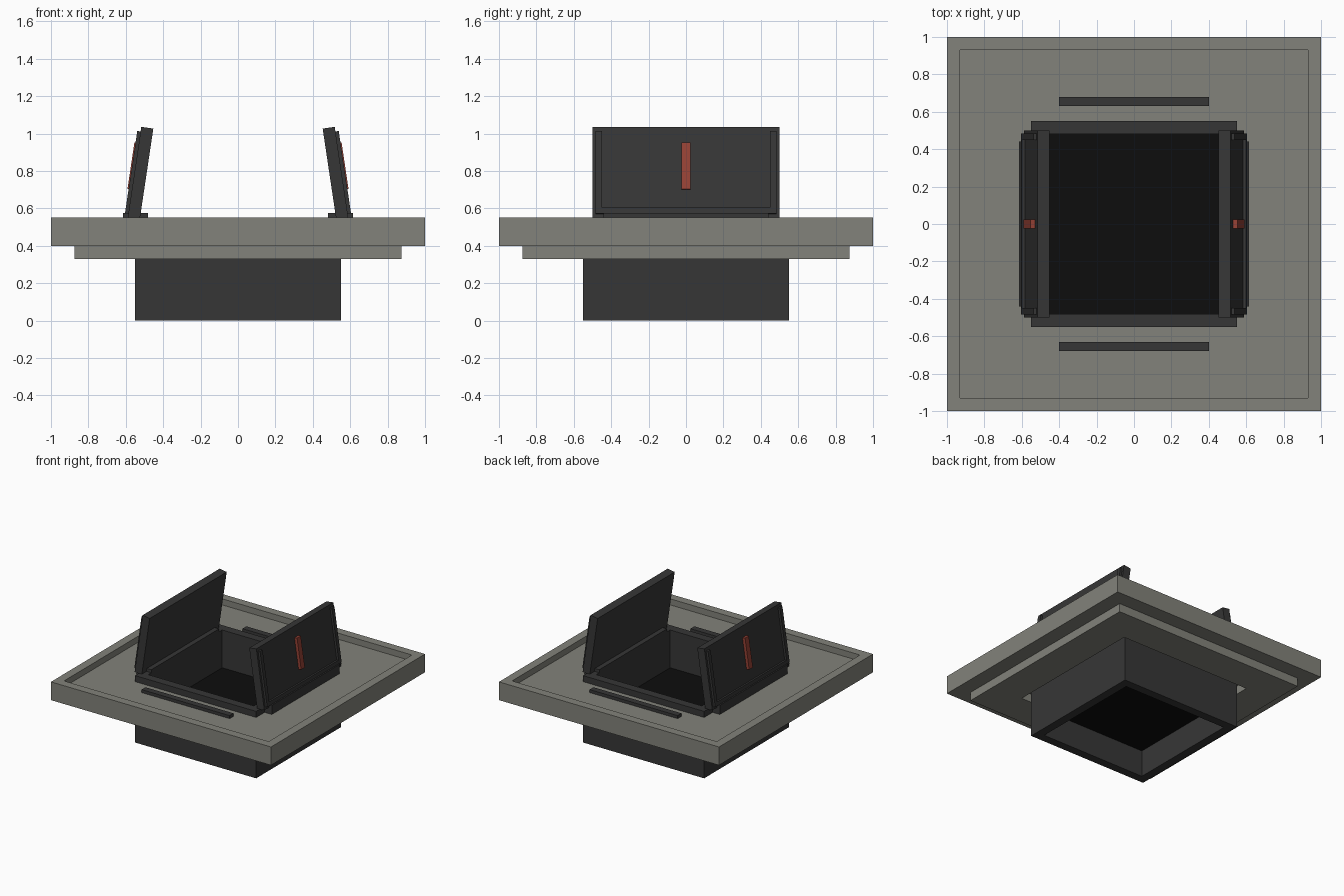
import bpy, bmesh, math
from mathutils import Matrix, Vector

if "Cube" in bpy.data.objects:
    bpy.data.objects.remove(bpy.data.objects["Cube"])


def material(name, rgb):
    m = bpy.data.materials.new(name)
    m.diffuse_color = (*rgb, 1)
    m.use_nodes = True
    m.node_tree.nodes["Principled BSDF"].inputs["Base Color"].default_value = m.diffuse_color
    return m


STONE = material("warm grey", (0.225, 0.225, 0.196))
DARK = material("charcoal", (0.037, 0.037, 0.037))
BLACK = material("near black", (0.004, 0.004, 0.004))
RED = material("rust red", (0.31, 0.054, 0.036))


def finish(name, bm, mat):
    bmesh.ops.recalc_face_normals(bm, faces=bm.faces)
    me = bpy.data.meshes.new(name)
    bm.to_mesh(me)
    bm.free()
    me.materials.append(mat)
    ob = bpy.data.objects.new(name, me)
    bpy.context.collection.objects.link(ob)
    return ob


def box(name, lo, hi, mat, matrix=None):
    bm = bmesh.new()
    lo, hi = Vector(lo), Vector(hi)
    bmesh.ops.create_cube(bm, size=1, matrix=Matrix.Translation((lo + hi) / 2)
                          @ Matrix.Diagonal((*(hi - lo), 1)))
    if matrix:
        bm.transform(matrix)
    return finish(name, bm, mat)


def square_ring(name, profile, mat):
    """Sweep a closed (half width, z) profile around a square."""
    bm = bmesh.new()
    loops = [[bm.verts.new((sx * h, sy * h, z)) for h, z in profile]
             for sx, sy in ((1, 1), (-1, 1), (-1, -1), (1, -1))]
    n = len(profile)
    for c in range(4):
        a, b = loops[c], loops[(c + 1) % 4]
        for i in range(n):
            j = (i + 1) % n
            bm.faces.new((a[i], a[j], b[j], b[i]))
    return finish(name, bm, mat)


# Stepped base with raised rim and central opening
square_ring("base_slab", [(0.6, 0.33), (0.875, 0.33), (0.875, 0.4), (1, 0.4),
                          (1, 0.55), (0.93, 0.55), (0.93, 0.5), (0.55, 0.5),
                          (0.55, 0.4), (0.6, 0.4)], STONE)

# Square shaft and its dark floor
square_ring("shaft", [(0.55, 0), (0.55, 0.55), (0.48, 0.55), (0.48, 0)], DARK)
box("shaft_floor", (-0.48, -0.48, 0.22), (0.48, 0.48, 0.24), BLACK)

# Flat strips on the deck, front and back
for side, name in ((-1, "front_strip"), (1, "back_strip")):
    y = side * 0.655
    box(name, (-0.4, y - 0.025, 0.5), (0.4, y + 0.025, 0.525), DARK)

# Open door panels: local x points outward, local z runs up to the top edge
for turn, side in ((0, "right"), (math.pi, "left")):
    spin = Matrix.Rotation(turn, 4, 'Z')
    lean = spin @ Matrix.Translation((0.517, 0, 1.036)) \
        @ Matrix.Rotation(-math.radians(8.5), 4, 'Y')
    box(side + "_hinge_plate", (0.48, -0.44, 0.5), (0.615, 0.44, 0.575), DARK, spin)
    box(side + "_door", (-0.065, -0.5, -0.49), (0, 0.5, 0), DARK, lean)
    for s in (-1, 1):
        y = s * 0.4665
        box(side + "_door_rib", (0, y - 0.0165, -0.47), (0.018, y + 0.0165, -0.025),
            DARK, lean)
    box(side + "_door_bottom_rib", (0, -0.45, -0.47), (0.018, 0.45, -0.44), DARK, lean)
    box(side + "_door_marker", (0, -0.024, -0.34), (0.024, 0.024, -0.088), RED, lean)
